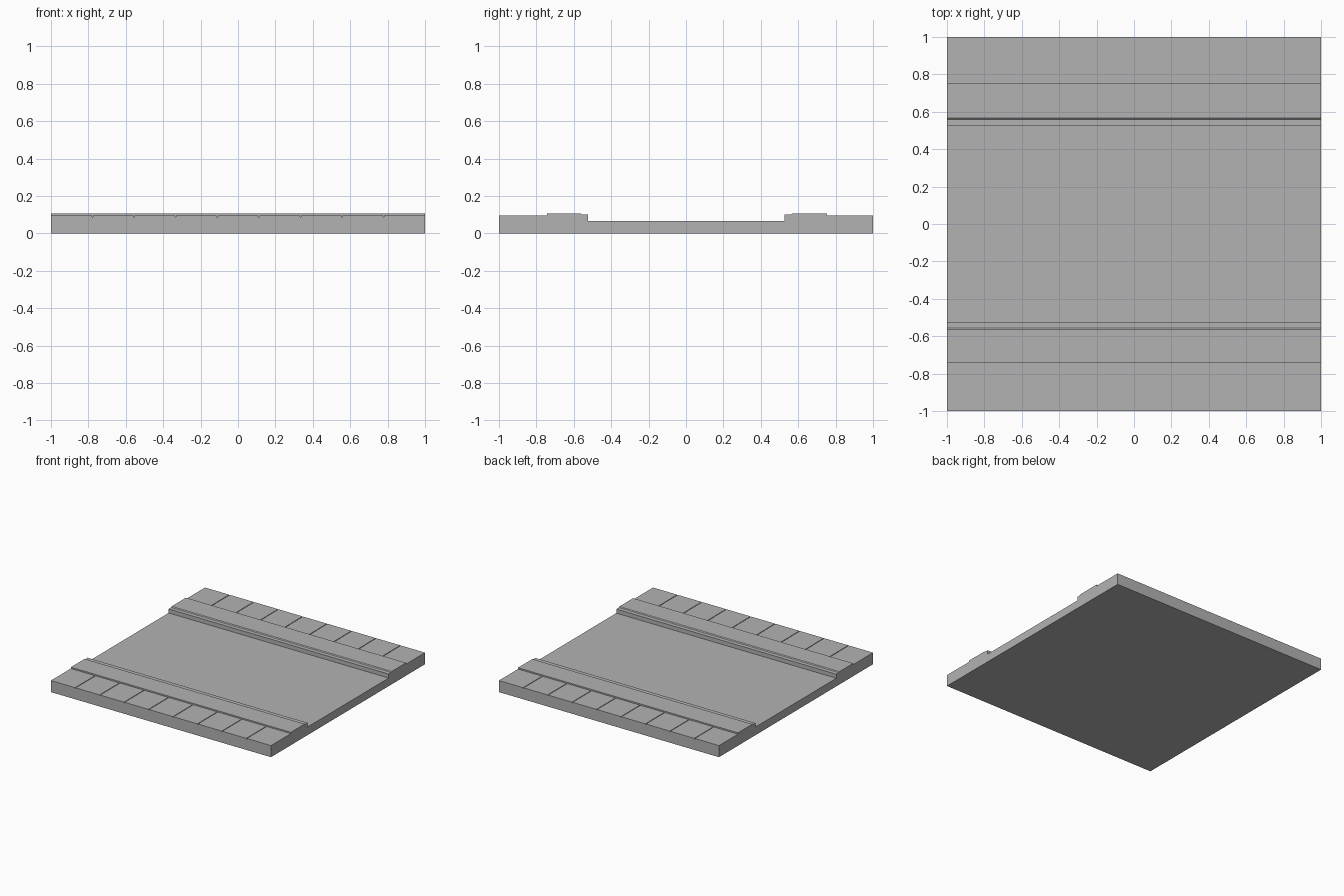
import bpy
import bmesh
from mathutils import Vector

cube = bpy.data.objects.get("Cube")
if cube:
    bpy.data.objects.remove(cube, do_unlink=True)

concrete = bpy.data.materials.new("concrete_grey")
concrete.use_nodes = True
grey = (0.45, 0.45, 0.45, 1)
concrete.diffuse_color = grey
concrete.node_tree.nodes["Principled BSDF"].inputs["Base Color"].default_value = grey

HALF = 1.0
ROAD_Z, WALK_Z, LEDGE_Z, KERB_Z = 0.067, 0.095, 0.1, 0.106


def extrude(name, outline, offset):
    """Sweep a closed outline of 3D points along an offset into a solid."""
    bm = bmesh.new()
    face = bm.faces.new([bm.verts.new(p) for p in outline])
    result = bmesh.ops.extrude_face_region(bm, geom=[face], use_keep_orig=True)
    moved = [v for v in result["geom"] if isinstance(v, bmesh.types.BMVert)]
    bmesh.ops.translate(bm, verts=moved, vec=Vector(offset))
    bmesh.ops.recalc_face_normals(bm, faces=bm.faces)
    mesh = bpy.data.meshes.new(name)
    bm.to_mesh(mesh)
    bm.free()
    mesh.materials.append(concrete)
    obj = bpy.data.objects.new(name, mesh)
    bpy.context.collection.objects.link(obj)
    return obj


def along_x(name, profile):
    return extrude(name, [(-HALF, y, z) for y, z in profile], (2 * HALF, 0, 0))


def sidewalk(name, y_start, y_end, tiles=9, gap=0.006, depth=0.006):
    """Paved strip with shallow joints between equal slabs."""
    outline = [(-HALF, 0), (-HALF, WALK_Z)]
    for i in range(1, tiles):
        x = -HALF + 2 * HALF * i / tiles
        left, right = x - gap / 2, x + gap / 2
        outline += [(left, WALK_Z), (left, WALK_Z - depth),
                    (right, WALK_Z - depth), (right, WALK_Z)]
    outline += [(HALF, WALK_Z), (HALF, 0)]
    extrude(name, [(x, y_start, z) for x, z in outline], (0, y_end - y_start, 0))


# Road bed with its two stepped kerbs, as one swept section
FRONT_KERB, BACK_KERB = -0.742, 0.753
along_x("road_and_kerbs", [
    (FRONT_KERB, 0), (FRONT_KERB, KERB_Z), (-0.563, KERB_Z),
    (-0.556, LEDGE_Z), (-0.523, LEDGE_Z), (-0.523, ROAD_Z),
    (0.527, ROAD_Z), (0.527, LEDGE_Z), (0.56, LEDGE_Z),
    (0.567, KERB_Z), (BACK_KERB, KERB_Z), (BACK_KERB, 0),
])

# Paved sidewalks
sidewalk("front_sidewalk", -HALF, FRONT_KERB)
sidewalk("back_sidewalk", BACK_KERB, HALF)
